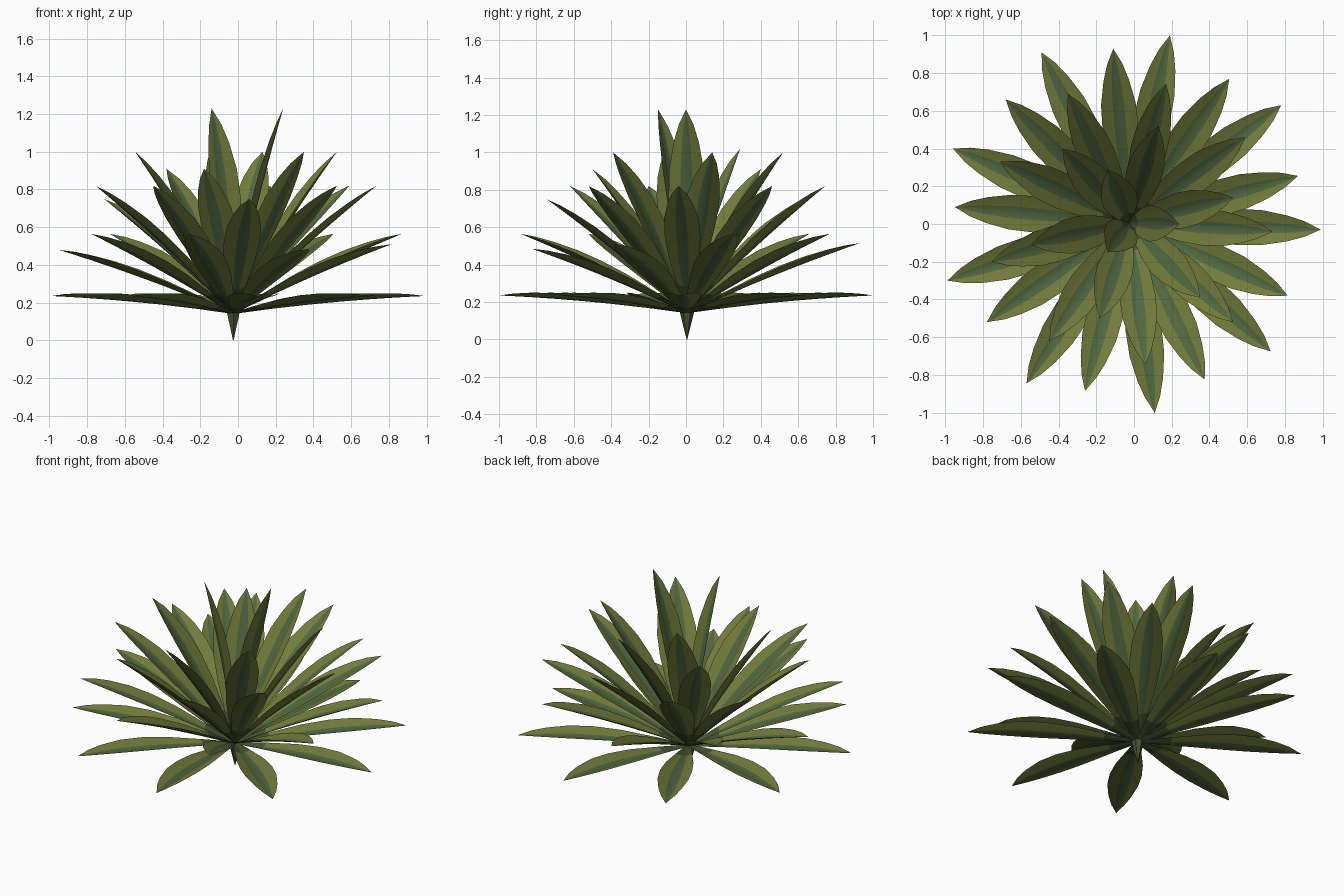
import bpy, bmesh
from mathutils import Vector

if "Cube" in bpy.data.objects:
    bpy.data.objects.remove(bpy.data.objects["Cube"])

BASE = Vector((-0.025, 0.005, 0.14))

# leaf tips, whorl by whorl from the flat outer ring to the upright heart
RINGS = {
    "ground_leaves": [(.99, -.03, .235), (.78, .63, .235), (.19, 1, .235), (-.49, .91, .235),
                      (-.96, .40, .235), (-.99, -.30, .235), (-.57, -.845, .235),
                      (.11, -1, .235), (.725, -.675, .235)],
    "low_leaves": [(.87, .255, .565), (.505, .77, .565), (-.11, .93, .515), (-.68, .66, .565),
                   (-.95, .09, .48), (-.78, -.52, .565), (-.26, -.885, .565),
                   (.375, -.825, .485), (.815, -.38, .51)],
    "middle_leaves": [(.59, .46, .82), (.17, .745, .82), (-.35, .69, .78), (-.71, .33, .75),
                      (-.755, -.20, .82), (-.45, -.62, .82), (.06, -.745, .75),
                      (.525, -.52, .82), (.735, -.04, .82)],
    "upper_leaves": [(.525, .14, 1), (.13, .52, 1), (-.38, .40, .91), (-.545, -.11, 1),
                     (-.18, -.50, .91), (.35, -.39, 1)],
    "heart_leaves": [(.24, 0, 1.23), (-.14, .29, 1.02), (-.14, -.15, 1.23)],
}
# position along the leaf, half width
PROFILE = [(0, .015), (.2, .048), (.4, .082), (.56, .096), (.7, .092), (.83, .068), (.92, .04)]
ACROSS = [-1, -.33, 0, .33, 1]


def material(name, rgb):
    m = bpy.data.materials.new(name)
    m.diffuse_color = (*rgb, 1)
    m.use_nodes = True
    m.node_tree.nodes["Principled BSDF"].inputs["Base Color"].default_value = m.diffuse_color
    return m


edge_green = material("edge_green", (.17, .20, .045))
vein_green = material("vein_green", (.08, .135, .05))
base_green = material("base_green", (.06, .085, .03))


def add_object(name, bm, mats):
    me = bpy.data.meshes.new(name)
    bm.to_mesh(me)
    bm.free()
    for m in mats:
        me.materials.append(m)
    ob = bpy.data.objects.new(name, me)
    bpy.context.collection.objects.link(ob)
    return ob


def add_leaf(bm, tip):
    """Channelled leaf blade from the base to its tip, darker at the base."""
    axis = tip - BASE
    side = axis.cross(Vector((0, 0, 1))).normalized()
    up = side.cross(axis).normalized()
    rows = []
    for t, w in PROFILE:
        bow = .05 * t * (1 - t)
        rows.append([bm.verts.new(BASE + axis * t + side * (w * u)
                                  + up * (bow + .35 * w * abs(u) ** 1.3)) for u in ACROSS])
    end = bm.verts.new(tip)
    for i in range(len(ACROSS) - 1):
        faces = [bm.faces.new((a[i + 1], a[i], b[i], b[i + 1])) for a, b in zip(rows, rows[1:])]
        faces.append(bm.faces.new((rows[-1][i + 1], rows[-1][i], end)))
        for k, f in enumerate(faces):
            f.material_index = 2 if k == 0 else 1 if i in (1, 2) else 0
            f.smooth = True
            f.normal_update()
            if f.normal.dot(up) < 0:
                f.normal_flip()


# leaf whorls
for name, tips in RINGS.items():
    bm = bmesh.new()
    for tip in tips:
        add_leaf(bm, Vector(tip))
    add_object(name, bm, [edge_green, vein_green, base_green])

# tapered root spike
bm = bmesh.new()
bmesh.ops.create_cone(bm, cap_ends=True, segments=6, radius1=.002, radius2=.038, depth=.145)
bmesh.ops.translate(bm, verts=bm.verts, vec=(BASE.x, BASE.y, .0725))
add_object("root_spike", bm, [base_green])
